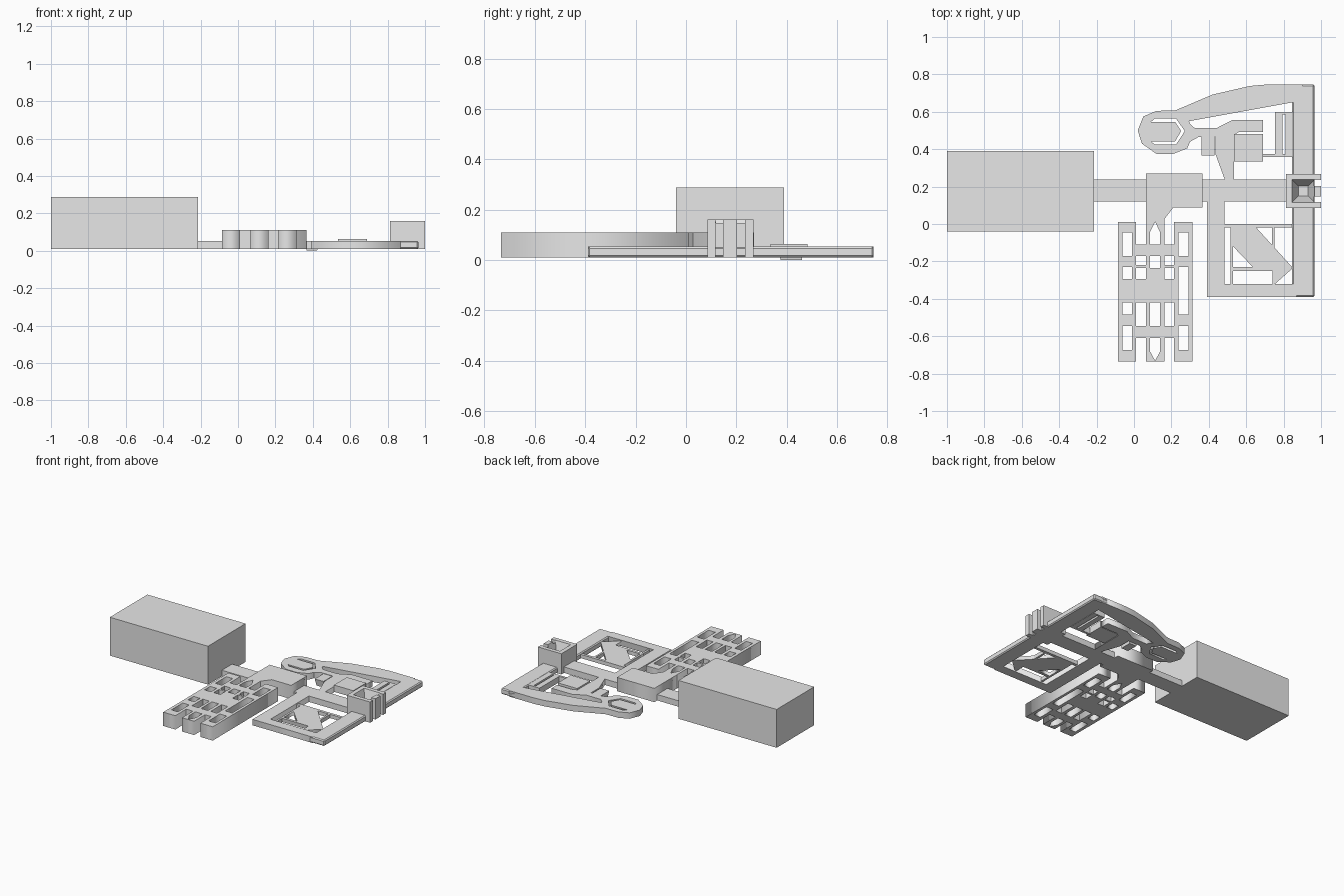
import bpy, bmesh

if "Cube" in bpy.data.objects:
    bpy.data.objects.remove(bpy.data.objects["Cube"])

mat = bpy.data.materials.new("plain_grey")
mat.diffuse_color = (0.8, 0.8, 0.8, 1)
mat.use_nodes = True
mat.node_tree.nodes["Principled BSDF"].inputs["Base Color"].default_value = mat.diffuse_color


def rect(x0, x1, y0, y1):
    return [(x0, y0), (x1, y0), (x1, y1), (x0, y1)]


def prism(name, loops, z0, z1):
    """Flat outline (first loop) with holes (other loops), raised from z0 to z1."""
    cu = bpy.data.curves.new(name, 'CURVE')
    cu.dimensions = '2D'
    cu.fill_mode = 'BOTH'
    cu.extrude = (z1 - z0) / 2
    for pts in loops:
        sp = cu.splines.new('POLY')
        sp.points.add(len(pts) - 1)
        for p, (x, y) in zip(sp.points, pts):
            p.co = (x, y, 0, 1)
        sp.use_cyclic_u = True
    tmp = bpy.data.objects.new(name + "_outline", cu)
    bpy.context.collection.objects.link(tmp)
    bpy.context.view_layer.update()
    me = bpy.data.meshes.new_from_object(
        tmp.evaluated_get(bpy.context.evaluated_depsgraph_get()))
    bpy.data.objects.remove(tmp)
    bm = bmesh.new()
    bm.from_mesh(me)
    bmesh.ops.remove_doubles(bm, verts=bm.verts, dist=1e-5)
    bmesh.ops.translate(bm, verts=bm.verts, vec=(0, 0, (z0 + z1) / 2))
    bmesh.ops.recalc_face_normals(bm, faces=bm.faces)
    bm.to_mesh(me)
    bm.free()
    me.materials.clear()
    me.materials.append(mat)
    ob = bpy.data.objects.new(name, me)
    bpy.context.collection.objects.link(ob)
    return ob


def box(name, x0, x1, y0, y1, z0, z1, base=1.0):
    """Box whose bottom face is scaled by base."""
    bm = bmesh.new()
    bmesh.ops.create_cube(bm, size=1)
    for v in bm.verts:
        s = base if v.co.z < 0 else 1
        v.co = ((x0 + x1) / 2 + v.co.x * (x1 - x0) * s,
                (y0 + y1) / 2 + v.co.y * (y1 - y0) * s,
                z1 if v.co.z > 0 else z0)
    me = bpy.data.meshes.new(name)
    bm.to_mesh(me)
    bm.free()
    me.materials.append(mat)
    ob = bpy.data.objects.new(name, me)
    bpy.context.collection.objects.link(ob)
    return ob


def cut(ob, cutter):
    cutter.hide_render = True
    cutter.hide_viewport = True
    cutter.display_type = 'WIRE'
    m = ob.modifiers.new("cut", 'BOOLEAN')
    m.operation = 'DIFFERENCE'
    m.solver = 'EXACT'
    m.object = cutter


LOW, THIN, TALL = 0.01, 0.053, 0.11

# Large end block and the long bar
box("end_block", -1, -0.213, -0.04, 0.39, LOW, 0.288)
box("long_bar", -0.22, 0.83, 0.12, 0.237, LOW, THIN)

# Sleeve around the bar, tapering down to the grille
prism("sleeve", [[(0.065, 0.27), (0.365, 0.27), (0.365, 0.088), (0.21, 0.088),
                  (0.15, 0.01), (0.115, 0.016), (0.065, 0.01)]], LOW, TALL)

# Slotted grille: three pierced rails joined by crossbars
top, bottom = 0.012, -0.735
left_slots = [(-0.17, -0.045), (-0.295, -0.23), (-0.485, -0.42), (-0.675, -0.545)]
right_slots = [(-0.17, -0.045), (-0.485, -0.23), (-0.675, -0.545)]
prism("left_rail", [rect(-0.085, 0.012, bottom, top)] +
      [rect(-0.062, -0.01, a, b) for a, b in left_slots], LOW, TALL)
prism("right_rail", [rect(0.213, 0.312, bottom, top)] +
      [rect(0.237, 0.292, a, b) for a, b in right_slots], LOW, TALL)
prism("middle_rail", [rect(0.065, 0.163, bottom, 0.03),
                      [(0.085, -0.11), (0.14, -0.11), (0.14, -0.045), (0.113, 0.012), (0.085, -0.045)],
                      rect(0.085, 0.14, -0.235, -0.172), rect(0.085, 0.14, -0.545, -0.42),
                      [(0.085, -0.61), (0.085, -0.68), (0.113, -0.731), (0.14, -0.68), (0.14, -0.61)]],
      LOW, TALL)
for y0, y1 in ((-0.172, -0.11), (-0.42, -0.295), (-0.61, -0.545)):
    for x0, x1 in ((0.012, 0.065), (0.163, 0.213)):
        box("grille_crossbar", x0, x1, y0, y1, LOW, TALL)
for x0, x1 in ((0.012, 0.065), (0.163, 0.213)):
    box("grille_upper_crossbar", x0, x1, -0.235, -0.22, LOW, TALL)

# Open frame below the bar and the long side post
prism("lower_frame", [[(0.39, 0.13), (0.39, -0.39), (0.87, -0.39), (0.87, -0.32),
                       (0.485, -0.32), (0.485, 0.13)]], LOW, THIN)
post = box("side_post", 0.845, 0.965, -0.39, 0.745, LOW, THIN)
bev = post.modifiers.new("soft_edge", 'BEVEL')
bev.width = 0.007

# Arrow brace with thin struts inside the frame
prism("arrow_brace", [[(0.515, -0.01), (0.645, -0.01), (0.85, -0.235), (0.752, -0.322),
                       (0.74, -0.322), (0.74, -0.25), (0.515, -0.25)],
                      [(0.53, -0.12), (0.635, -0.23), (0.53, -0.23)]], 0.018, 0.045)
box("top_strut", 0.48, 0.85, -0.02, 0.0, 0.018, 0.045)
box("left_strut", 0.515, 0.53, -0.325, -0.24, 0.018, 0.045)
box("right_strut", 0.738, 0.752, -0.14, -0.01, 0.018, 0.045)

# Tower with a funnel mouth and two grooves in its outer face
tower = box("tower", 0.813, 1.0, 0.085, 0.268, LOW, 0.16)
cut(tower, box("funnel_cutter", 0.842, 0.968, 0.114, 0.24, 0.05, 0.165, 0.4))
for y0, y1 in ((0.118, 0.147), (0.203, 0.234)):
    cut(tower, box("groove_cutter", 0.962, 1.02, y0, y1, -0.01, 0.18))

# Curved upper arm ending in a rounded loop
prism("upper_arm", [[(0.90, 0.745), (0.70, 0.745), (0.62, 0.738), (0.42, 0.692), (0.22, 0.607),
                     (0.12, 0.605), (0.05, 0.575), (0.02, 0.50), (0.042, 0.43), (0.12, 0.375),
                     (0.21, 0.375), (0.285, 0.405), (0.315, 0.475), (0.295, 0.55), (0.845, 0.65),
                     (0.90, 0.65)],
                    [(0.11, 0.563), (0.225, 0.563), (0.272, 0.497), (0.225, 0.426),
                     (0.11, 0.426), (0.09, 0.442), (0.22, 0.442), (0.252, 0.497),
                     (0.22, 0.545), (0.09, 0.545)]], LOW, THIN)

# Linkage with its leg to the bar, raised plate and hanging pin
prism("linkage", [[(0.295, 0.54), (0.325, 0.512), (0.44, 0.512), (0.525, 0.555), (0.69, 0.555),
                   (0.69, 0.492), (0.56, 0.492), (0.535, 0.475), (0.535, 0.23), (0.488, 0.23),
                   (0.437, 0.37), (0.437, 0.465), (0.345, 0.465), (0.30, 0.44)]], LOW, THIN)
box("raised_plate", 0.535, 0.69, 0.335, 0.482, 0.015, 0.064)
box("hanging_pin", 0.36, 0.43, 0.365, 0.47, 0.0, 0.05, 0.8)

# Small guide beside the post
box("guide_link", 0.685, 0.85, 0.358, 0.375, LOW, THIN)
for x0, x1 in ((0.755, 0.795), (0.81, 0.85)):
    box("guide_bar", x0, x1, 0.36, 0.60, LOW, THIN)
box("guide_cap", 0.755, 0.85, 0.585, 0.60, LOW, THIN)
